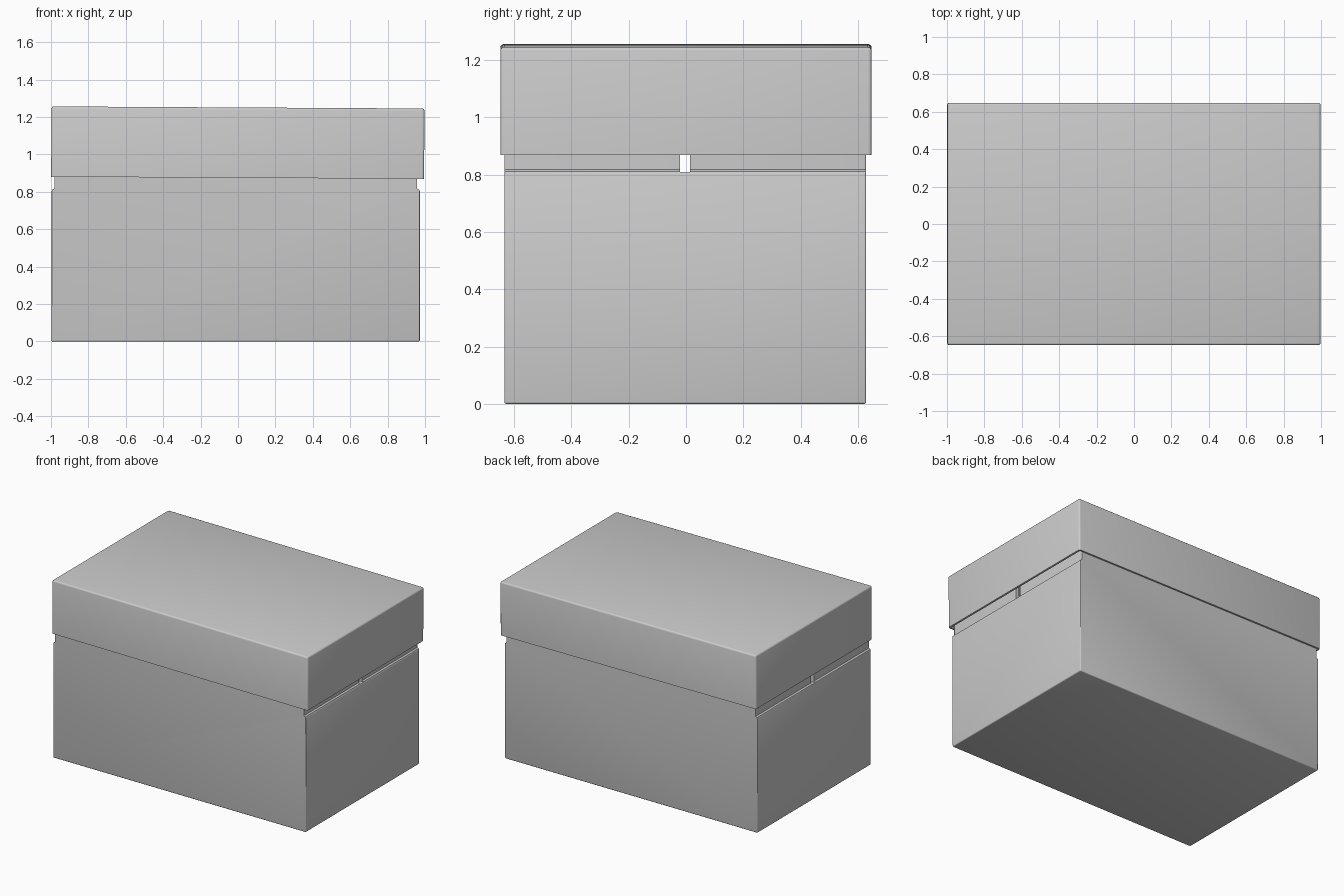
import bpy, bmesh, math
from mathutils import Matrix

if "Cube" in bpy.data.objects:
    bpy.data.objects.remove(bpy.data.objects["Cube"])


def prism(name, profile, y0, y1):
    """Extrude an xz profile along y."""
    bm = bmesh.new()
    face = bm.faces.new([bm.verts.new((x, y0, z)) for x, z in profile])
    ext = bmesh.ops.extrude_face_region(bm, geom=[face])
    moved = [v for v in ext["geom"] if isinstance(v, bmesh.types.BMVert)]
    bmesh.ops.translate(bm, verts=moved, vec=(0, y1 - y0, 0))
    bmesh.ops.recalc_face_normals(bm, faces=bm.faces)
    mesh = bpy.data.meshes.new(name)
    bm.to_mesh(mesh)
    bm.free()
    ob = bpy.data.objects.new(name, mesh)
    bpy.context.collection.objects.link(ob)
    return ob


def block(name, x0, x1, y0, y1, z0, z1):
    return prism(name, [(x0, z0), (x1, z0), (x1, z1), (x0, z1)], y0, y1)


def round_edges(ob, width, pick):
    """Bevel the edges whose end points satisfy pick."""
    bm = bmesh.new()
    bm.from_mesh(ob.data)
    edges = [e for e in bm.edges if pick(e.verts[0].co, e.verts[1].co)]
    bmesh.ops.bevel(bm, geom=edges, offset=width, segments=3, profile=0.5, affect='EDGES')
    bm.to_mesh(ob.data)
    bm.free()


def cut(ob, cutter):
    mod = ob.modifiers.new("cut", 'BOOLEAN')
    mod.operation = 'DIFFERENCE'
    mod.solver = 'EXACT'
    mod.object = cutter
    bpy.context.view_layer.objects.active = ob
    bpy.ops.object.modifier_apply(modifier=mod.name)
    bpy.data.objects.remove(cutter)


def smooth(ob):
    bpy.ops.object.select_all(action='DESELECT')
    ob.select_set(True)
    bpy.context.view_layer.objects.active = ob
    bpy.ops.object.shade_smooth_by_angle(angle=math.radians(35))


# Box body: the neck steps inward at the two short ends only
body = prism("box_body", [(-0.997, 0), (0.972, 0), (0.972, 0.803), (0.968, 0.812), (0.957, 0.818),
                          (0.957, 1.2), (-0.982, 1.2), (-0.982, 0.818), (-0.993, 0.812),
                          (-0.997, 0.803)], -0.634, 0.629)
round_edges(body, 0.007, lambda a, b: (a.z < 0.01 and b.z < 0.01)
            or (abs(a.x - b.x) < 0.001 and abs(a.y - b.y) < 0.001))
cut(body, block("cavity", -0.96, 0.935, -0.612, 0.607, 0.02, 1.4))
# Centre slot through both end walls of the neck
cut(body, block("slot", -1.2, 1.2, -0.021, 0.014, 0.81, 1.4))
smooth(body)

# Hollow lid, resting with a slight tilt
lid = block("lid", -0.998, 0.996, -0.648, 0.648, -0.188, 0.188)
round_edges(lid, 0.012, lambda a, b: a.z > 0 or b.z > 0)
cut(lid, block("lid_cavity", -0.984, 0.982, -0.636, 0.636, -0.4, 0.172))
lid.matrix_world = Matrix.Translation((0, 0, 1.063)) @ Matrix.Rotation(math.radians(0.32), 4, 'Y')
smooth(lid)
